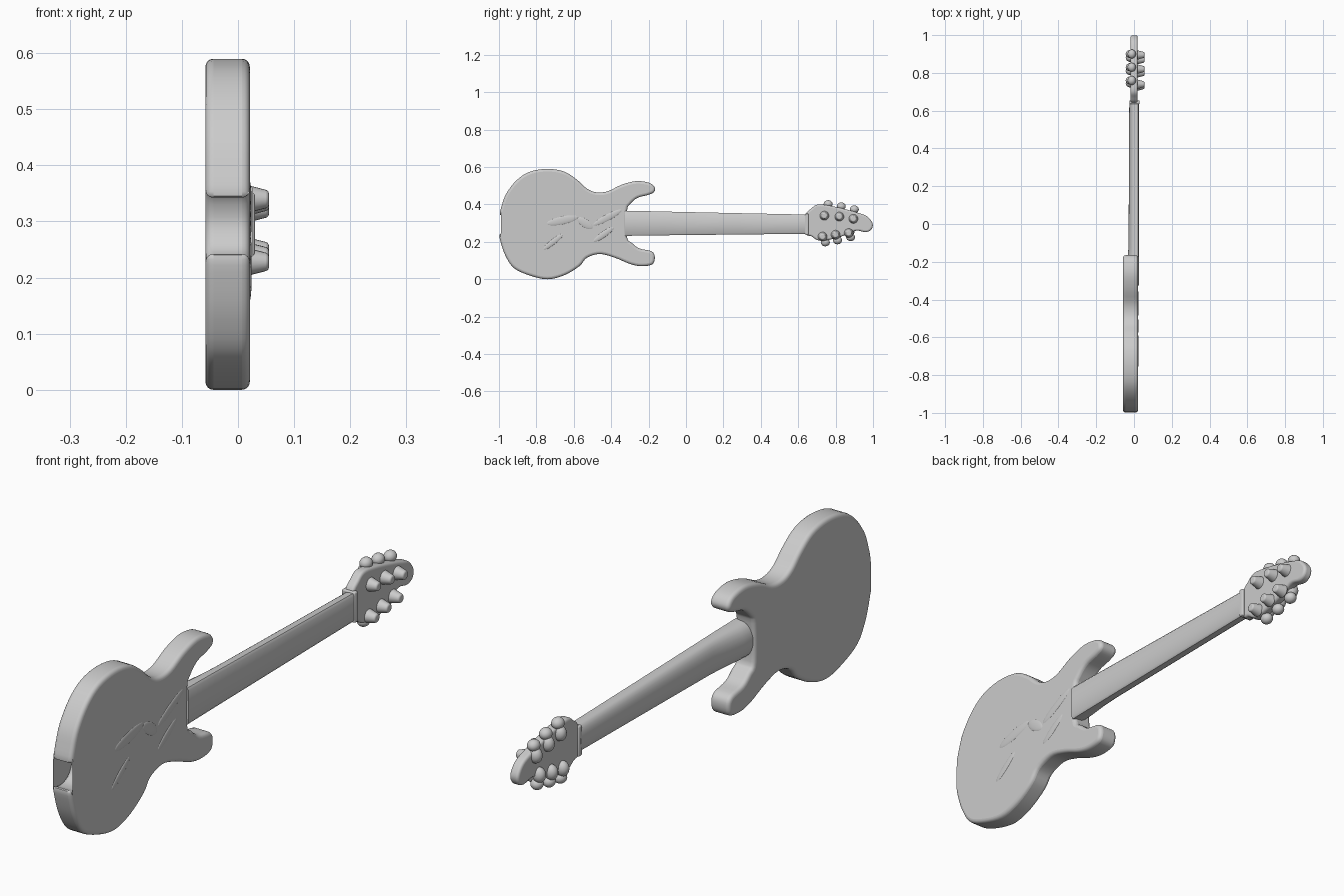
import bpy, bmesh, math
from mathutils import Vector, Matrix

if "Cube" in bpy.data.objects:
    bpy.data.objects.remove(bpy.data.objects["Cube"], do_unlink=True)

grey = bpy.data.materials.new("plain grey")
grey.use_nodes = True
grey.diffuse_color = (0.6, 0.6, 0.6, 1)
bsdf = grey.node_tree.nodes["Principled BSDF"]
bsdf.inputs["Base Color"].default_value = (0.6, 0.6, 0.6, 1)
bsdf.inputs["Roughness"].default_value = 0.6


def finish(bm, name, bevel=0.0, angle=40):
    """Turn a bmesh into a smooth-shaded object with optional rounded edges."""
    bmesh.ops.recalc_face_normals(bm, faces=bm.faces)
    mesh = bpy.data.meshes.new(name)
    bm.to_mesh(mesh)
    bm.free()
    ob = bpy.data.objects.new(name, mesh)
    bpy.context.collection.objects.link(ob)
    mesh.materials.append(grey)
    if bevel:
        mod = ob.modifiers.new("rounded edges", "BEVEL")
        mod.width = bevel
        mod.segments = 4
        mod.limit_method = "ANGLE"
        mod.angle_limit = math.radians(60)
        mod.use_clamp_overlap = False
    bpy.ops.object.select_all(action="DESELECT")
    ob.select_set(True)
    bpy.context.view_layer.objects.active = ob
    bpy.ops.object.shade_smooth_by_angle(angle=math.radians(angle))
    return ob


def smooth_loop(points, steps=4):
    """Closed Catmull-Rom curve through (y, z) points."""
    pts = [Vector(p) for p in points]
    out = []
    for i in range(len(pts)):
        a, b, c, d = (pts[(i + k) % len(pts)] for k in (-1, 0, 1, 2))
        for s in range(steps):
            t = s / steps
            out.append(0.5 * (2 * b + (c - a) * t + (2 * a - 5 * b + 4 * c - d) * t * t
                              + (3 * b - a - 3 * c + d) * t ** 3))
    return out


def slab(name, points, x0, x1, bevel):
    """Outline in the y-z plane, extruded along x."""
    bm = bmesh.new()
    face = bm.faces.new([bm.verts.new((x0, p.x, p.y)) for p in smooth_loop(points)])
    new = bmesh.ops.extrude_face_region(bm, geom=[face])["geom"]
    verts = [v for v in new if isinstance(v, bmesh.types.BMVert)]
    bmesh.ops.translate(bm, verts=verts, vec=(x1 - x0, 0, 0))
    return finish(bm, name, bevel)


def ellipsoid(name, loc, radii, turn=0.0):
    """Ellipsoid, turned about the x axis."""
    bm = bmesh.new()
    m = (Matrix.Translation(loc) @ Matrix.Rotation(math.radians(turn), 4, "X")
         @ Matrix.Diagonal((*radii, 1)))
    bmesh.ops.create_uvsphere(bm, u_segments=20, v_segments=12, radius=1, matrix=m)
    return finish(bm, name, angle=60)


# Body with two horns and a round notch in the tail
body = [(-.995, .345), (-.985, .395), (-.96, .46), (-.905, .53), (-.835, .575), (-.74, .59),
        (-.65, .575), (-.58, .53), (-.53, .485), (-.48, .465), (-.42, .47), (-.345, .505),
        (-.265, .525), (-.195, .515), (-.167, .49), (-.172, .465), (-.205, .45), (-.26, .435),
        (-.30, .40), (-.315, .365), (-.315, .225), (-.29, .195), (-.25, .165), (-.185, .15),
        (-.167, .12), (-.18, .08), (-.24, .07), (-.30, .082), (-.38, .115), (-.46, .135),
        (-.53, .115), (-.57, .07), (-.65, .022), (-.74, 0), (-.835, .02), (-.92, .06),
        (-.965, .125), (-.99, .195), (-.997, .24), (-.97, .236), (-.935, .238), (-.905, .257),
        (-.89, .297), (-.902, .34), (-.93, .358), (-.965, .35)]
slab("body", body, -.058, .021, .014)

# Low worn ridges on the body face
for i, (y, z, ry, rz, turn) in enumerate([
        (-.66, .315, .09, .022, 12), (-.54, .30, .05, .022, -35),
        (-.71, .20, .07, .015, 38), (-.44, .24, .07, .016, 35), (-.42, .33, .09, .018, 28)]):
    ellipsoid(f"body_ridge_{i + 1}", (.0195, y, z), (.005, ry, rz), turn)

# Neck: flat fingerboard side, rounded back, deeper at the heel
bm = bmesh.new()
rings = []
for y, low, high, back in [(-.325, .232, .366, -.05), (-.27, .233, .365, -.048),
                           (-.20, .234, .364, -.036), (-.12, .235, .362, -.029),
                           (.25, .239, .354, -.027), (.645, .243, .346, -.025)]:
    mid, half = (low + high) / 2, (high - low) / 2
    section = [(.021, mid - half), (.027, mid - half + .008),
               (.027, mid + half - .008), (.021, mid + half)]
    for k in range(13):
        a = math.pi * k / 12
        section.append((.008 + (back - .008) * math.sin(a) ** .75, mid + half * math.cos(a)))
    rings.append([bm.verts.new((x, y, z)) for x, z in section])
for a, b in zip(rings, rings[1:]):
    for i in range(len(a)):
        j = (i + 1) % len(a)
        bm.faces.new((a[i], a[j], b[j], b[i]))
bm.faces.new(rings[0])
bm.faces.new(rings[-1])
finish(bm, "neck")

# Nut at the end of the fingerboard
bm = bmesh.new()
bmesh.ops.create_cube(bm, size=1, matrix=Matrix.Translation((.003, .645, .295))
                      @ Matrix.Diagonal((.054, .02, .112, 1)))
finish(bm, "nut", .005)

# Headstock with a drooping tip
head = [(.64, .343), (.67, .378), (.705, .40), (.77, .393), (.85, .375), (.92, .355),
        (.97, .335), (.998, .297), (.99, .265), (.96, .252), (.91, .26), (.85, .235),
        (.77, .212), (.71, .207), (.67, .23), (.64, .245)]
slab("headstock", head, -.018, .019, .01)

# Tuners: a tapered post in front, a housing behind and a knob at the edge
upper = [(.74, .34, .76, .402), (.82, .335, .83, .39), (.895, .323, .90, .374)]
lower = [(.73, .228, .745, .197), (.80, .238, .81, .208), (.87, .247, .88, .225)]
for side, row in (("upper", upper), ("lower", lower)):
    for i, (py, pz, ky, kz) in enumerate(row):
        tag = f"{side}_{i + 1}"
        bm = bmesh.new()
        bmesh.ops.create_cone(bm, cap_ends=True, segments=20, radius1=.026, radius2=.015,
                              depth=.042, matrix=Matrix.Translation((.034, py, pz))
                              @ Matrix.Rotation(math.pi / 2, 4, "Y"))
        finish(bm, f"tuner_post_{tag}", .005)
        inward = .035 if side == "lower" else -.035
        ellipsoid(f"tuner_housing_{tag}", (-.02, ky, kz + inward), (.024, .022, .028))
        ellipsoid(f"tuner_knob_{tag}", (-.012, ky, kz), (.022, .024, .021))
